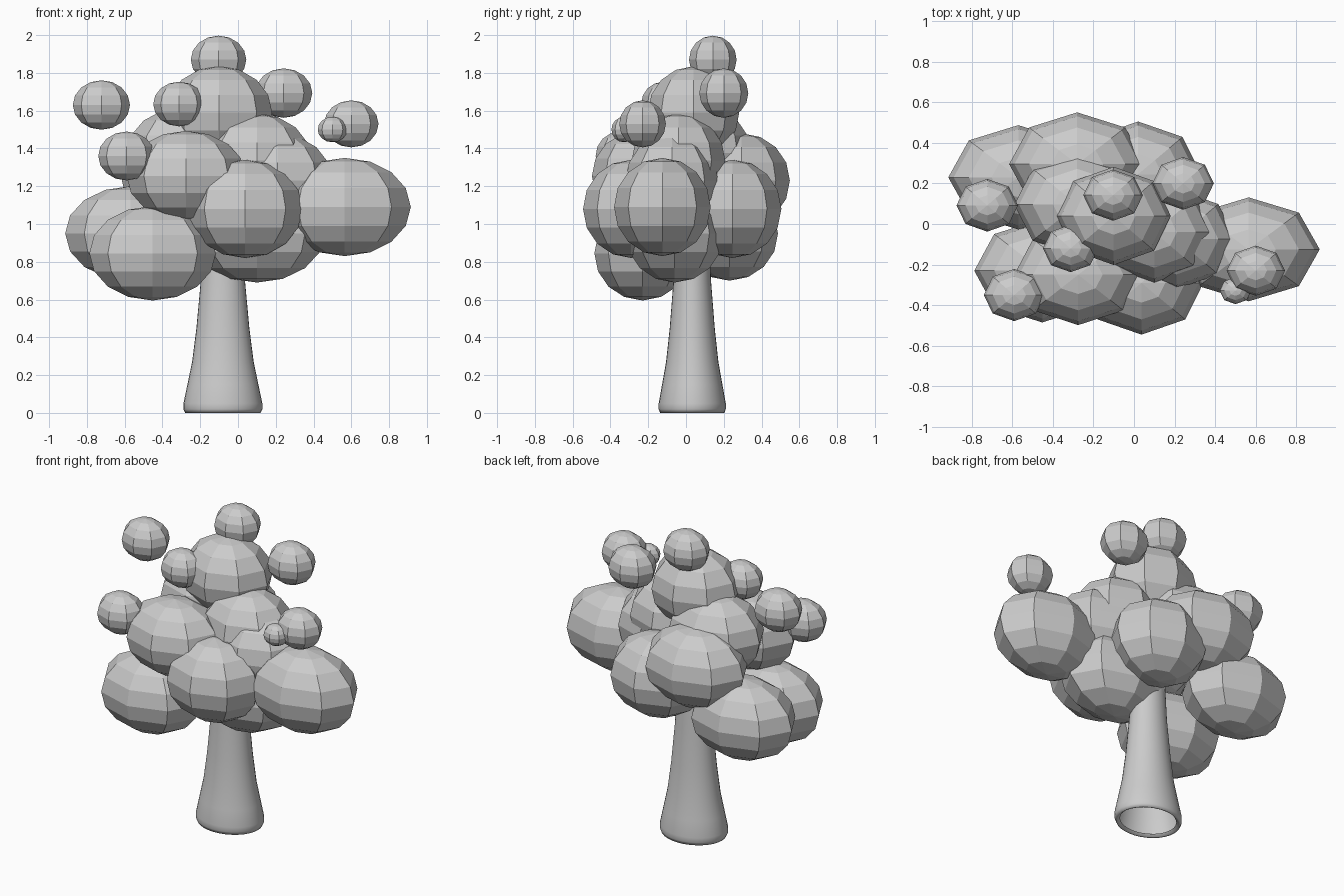
import bpy, bmesh, math
from mathutils import Matrix

if "Cube" in bpy.data.objects:
    bpy.data.objects.remove(bpy.data.objects["Cube"])


def finish(name, bm, smooth):
    bmesh.ops.recalc_face_normals(bm, faces=bm.faces)
    me = bpy.data.meshes.new(name)
    bm.to_mesh(me)
    bm.free()
    for p in me.polygons:
        p.use_smooth = smooth
    ob = bpy.data.objects.new(name, me)
    bpy.context.collection.objects.link(ob)
    return ob


def blob(name, centre, radii):
    """Low-poly faceted foliage ball, stretched per axis."""
    bm = bmesh.new()
    bmesh.ops.create_uvsphere(
        bm, u_segments=8, v_segments=8, radius=1,
        matrix=Matrix.Translation(centre) @ Matrix.Diagonal((*radii, 1)))
    return finish(name, bm, False)


def trunk(profile, centre, squash, sides=32):
    """Smooth flared trunk, open at the bottom, lofted from (radius, z) rings."""
    bm = bmesh.new()
    rings = []
    for r, z in profile:
        rings.append([bm.verts.new((centre[0] + r * math.cos(2 * math.pi * i / sides),
                                    centre[1] + squash * r * math.sin(2 * math.pi * i / sides), z))
                      for i in range(sides)])
    for a, b in zip(rings, rings[1:]):
        for i in range(sides):
            j = (i + 1) % sides
            bm.faces.new((a[i], a[j], b[j], b[i]))
    return finish("trunk", bm, True)


# Trunk with a small rounded lip at the foot
trunk([(0.175, 0.015), (0.19, 0.002), (0.2, 0.0), (0.209, 0.02), (0.209, 0.05),
       (0.188, 0.15), (0.163, 0.27), (0.14, 0.45), (0.117, 0.7), (0.105, 0.95)],
      (-0.08, 0.033), 0.85)

# Large foliage masses: centre, radii
masses = [
    ((0.565, -0.125, 1.09), (0.35, 0.256, 0.26)),
    ((0.037, -0.29, 1.08), (0.305, 0.255, 0.26)),
    ((-0.275, -0.25, 1.255), (0.315, 0.248, 0.238)),
    ((-0.452, -0.23, 0.845), (0.335, 0.255, 0.25)),
    ((-0.57, 0.23, 0.95), (0.345, 0.257, 0.25)),
    ((0.1, -0.06, 0.95), (0.36, 0.26, 0.26)),
    ((-0.1, 0.04, 1.59), (0.281, 0.242, 0.245)),
    ((-0.28, 0.095, 1.375), (0.31, 0.25, 0.245)),
    ((-0.28, 0.295, 1.23), (0.335, 0.255, 0.25)),
    ((0.1, -0.04, 1.335), (0.29, 0.248, 0.25)),
    ((0.21, -0.075, 1.23), (0.29, 0.245, 0.25)),
    ((0.02, 0.245, 1.08), (0.31, 0.26, 0.26)),
]
for i, (c, r) in enumerate(masses):
    blob(f"foliage_{i + 1}", c, r)

# Small outer balls: centre, scale
balls = [
    ((-0.103, 0.142, 1.87), 1.0),
    ((-0.723, 0.092, 1.63), 1.03),
    ((-0.312, -0.12, 1.635), 0.93),
    ((0.242, 0.2, 1.693), 1.03),
    ((0.6, -0.23, 1.53), 0.98),
    ((0.5, -0.328, 1.5), 0.53),
    ((-0.59, -0.35, 1.36), 1.02),
]
for i, (c, s) in enumerate(balls):
    blob(f"small_ball_{i + 1}", c, (0.147 * s, 0.126 * s, 0.127 * s))
